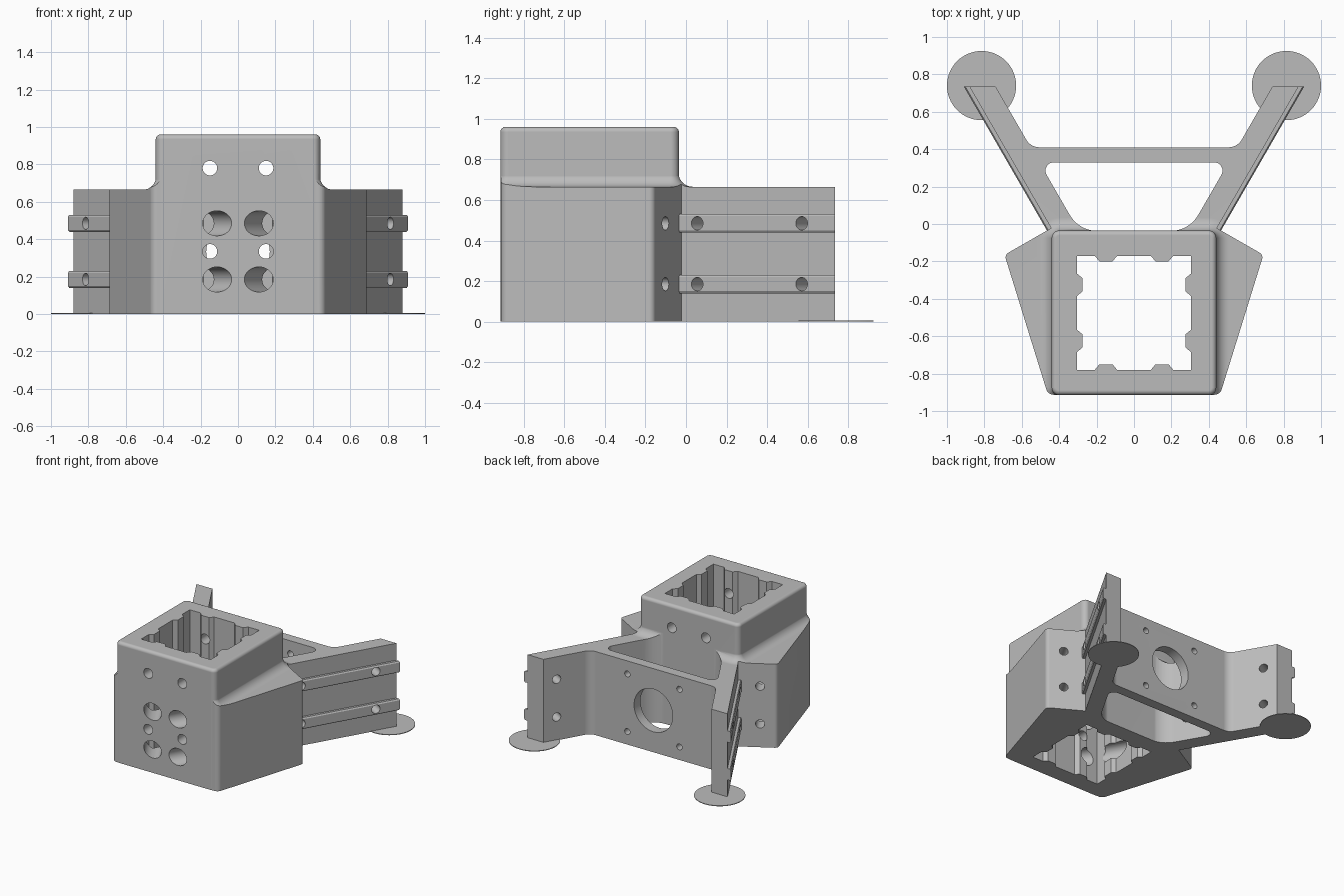
import bpy, bmesh, math
from mathutils import Vector

cube = bpy.data.objects.get("Cube")
if cube:
    bpy.data.objects.remove(cube, do_unlink=True)

grey = bpy.data.materials.new("light_grey")
grey.use_nodes = True
grey.diffuse_color = (0.5, 0.5, 0.5, 1)
grey.node_tree.nodes["Principled BSDF"].inputs["Base Color"].default_value = grey.diffuse_color

DECK, TOP, MID_Y, HALF = 0.665, 0.96, -0.475, 0.44
SLOPE = math.tan(math.radians(30))
ALONG = Vector((0.5, math.cos(math.radians(30)), 0))   # direction of the left arm
SCREW_Z = (0.185, 0.485)


def loft(name, rings):
    """Closed solid through rings of equal point count."""
    bm = bmesh.new()
    loops = [[bm.verts.new(p) for p in ring] for ring in rings]
    n = len(loops[0])
    for a, b in zip(loops, loops[1:]):
        for i in range(n):
            j = (i + 1) % n
            bm.faces.new((a[i], a[j], b[j], b[i]))
    bm.faces.new(loops[0])
    bm.faces.new(loops[-1])
    bmesh.ops.recalc_face_normals(bm, faces=bm.faces)
    mesh = bpy.data.meshes.new(name)
    bm.to_mesh(mesh)
    bm.free()
    mesh.materials.append(grey)
    obj = bpy.data.objects.new(name, mesh)
    bpy.context.collection.objects.link(obj)
    return obj


def rounded(corners, steps=8):
    """Round each (x, y, radius) corner of a polygon."""
    out = []
    for i, (x, y, r) in enumerate(corners):
        p = Vector((x, y))
        if r == 0:
            out.append(p)
            continue
        u = (Vector(corners[i - 1][:2]) - p).normalized()
        v = (Vector(corners[(i + 1) % len(corners)][:2]) - p).normalized()
        half = u.angle(v) / 2
        c = p + (u + v).normalized() * r / math.sin(half)
        a = p + u * r / math.tan(half) - c
        b = p + v * r / math.tan(half) - c
        phi = math.pi - 2 * half
        for k in range(steps + 1):
            t = k / steps
            out.append(c + (a * math.sin((1 - t) * phi) + b * math.sin(t * phi)) / math.sin(phi))
    return out


def at(points, z):
    return [(p[0], p[1], z) for p in points]


def prism(name, points, z0, z1):
    return loft(name, [at(points, z0), at(points, z1)])


def square(offset, r=0.04):
    h = HALF + offset
    return rounded([(sx * h, MID_Y + sy * h, r + offset if offset < 1 else r)
                    for sx, sy in ((-1, -1), (1, -1), (1, 1), (-1, 1))])


def mirrored(half):
    return half + [(-x, y, r) for x, y, r in reversed(half)]


def rod(name, start, end, r, n=32):
    start, end = Vector(start), Vector(end)
    q = (end - start).to_track_quat('Z', 'Y')
    circle = [q @ Vector((r * math.cos(2 * math.pi * k / n), r * math.sin(2 * math.pi * k / n), 0))
              for k in range(n)]
    return loft(name, [[start + c for c in circle], [end + c for c in circle]])


def boolean(target, tool, operation='DIFFERENCE', keep=False):
    mod = target.modifiers.new("cut", 'BOOLEAN')
    mod.operation, mod.solver, mod.object = operation, 'EXACT', tool
    bpy.context.view_layer.objects.active = target
    bpy.ops.object.modifier_apply(modifier=mod.name)
    if not keep:
        bpy.data.objects.remove(tool, do_unlink=True)


def outer_x(y):
    return 0.88 + (y - 0.735) * SLOPE


def inner_x(y):
    return 0.74 + (y - 0.735) * SLOPE


# Lower body: wings, splayed arms and crossbar
body = prism("body", rounded(mirrored([
    (0.46, -0.913, 0.04), (0.692, -0.165, 0.03), (0.443, -0.022, 0),
    (outer_x(0.735), 0.735, 0), (inner_x(0.735), 0.735, 0),
    (inner_x(0.41), 0.41, 0.08)])), 0, 0.9)
boolean(body, prism("window", rounded(mirrored([
    (inner_x(-0.037), -0.037, 0.17), (inner_x(0.33), 0.33, 0.045)])), -0.1, 1))

# Flat deck that sweeps up into the tower
R = 0.07
rings = [at(square(3), -0.1), at(square(3), DECK)]
for k in range(9):
    a = math.pi / 2 * k / 8
    rings.append(at(square(R - R * math.sin(a) - 0.002), DECK + R - R * math.cos(a)))
boolean(body, loft("deck_envelope", rings), 'INTERSECT')

# Square tower with a rounded rim
B = 0.025
rings = [at(square(0), 0)]
for k in range(6):
    a = math.pi / 2 * k / 5
    rings.append(at(square(B * math.cos(a) - B), TOP - B + B * math.sin(a)))
boolean(body, loft("tower", rings), 'UNION')

# Ribbed square socket
side = [(0.305, 0.305), (0.21, 0.305), (0.185, 0.275), (0.115, 0.275), (0.09, 0.305)]
side += [(-x, y) for x, y in reversed(side[1:])]
socket = []
for turn in range(4):
    for x, y in side:
        for _ in range(turn):
            x, y = -y, x
        socket.append((x, y + MID_Y))
boolean(body, prism("socket", socket, -0.1, 1.1))

# Clamp holes through the tower walls
for x in (-0.15, 0.15):
    for z in (0.335, 0.78):
        boolean(body, rod("clamp_hole", (x, -1, z), (x, 0.02, z), 0.039))

# Motor opening and its four screws in the crossbar
boolean(body, rod("motor_hole", (0, 0.25, DECK / 2), (0, 0.5, DECK / 2), 0.17, 48))
for x in (-0.229, 0.229):
    for dz in (-0.229, 0.229):
        z = DECK / 2 + dz
        boolean(body, rod("motor_screw", (x, 0.25, z), (x, 0.5, z), 0.024))

parts = [body]
for s, label in ((1, "left"), (-1, "right")):
    flip = Vector((s, 1, 1))
    normal = Vector((ALONG.y, -ALONG.x, 0))
    for z, level in zip(SCREW_Z, ("lower", "upper")):
        # Wing screw with its slanted tool channel from the front
        screw = Vector((0.58, -0.103, z))
        boolean(body, rod("wing_screw", (screw + ALONG * 0.03) * flip,
                          (screw - ALONG * 0.2) * flip, 0.033))
        boolean(body, rod("tool_channel", (screw - ALONG * 0.11) * flip,
                          (screw - ALONG * 1.04) * flip, 0.067))

        # Chamfered guide rail on the outside of the arm
        section = [(0, -0.045), (0.022, -0.045), (0.03, -0.035),
                   (0.03, 0.035), (0.022, 0.045), (0, 0.045)]
        rail = loft(f"guide_rail_{label}_{level}", [
            [(s * (outer_x(y) + dx), y, z + dz) for dx, dz in section]
            for y in (-0.045, 0.735)])
        parts.append(rail)

        # Screw holes through rail and arm
        for y in (0.055, 0.57):
            p = Vector((outer_x(y) + 0.03, y, z))
            hole = rod("arm_screw", (p + normal * 0.05) * flip, (p - normal * 0.3) * flip, 0.033)
            boolean(rail, hole, keep=True)
            boolean(body, hole)

    # Thin round pad under the arm tip
    parts.append(rod(f"foot_pad_{label}", (s * 0.815, 0.74, 0), (s * 0.815, 0.74, 0.005), 0.185, 64))

# Smooth curved walls, keep edges crisp
for obj in parts:
    bpy.ops.object.select_all(action='DESELECT')
    obj.select_set(True)
    bpy.context.view_layer.objects.active = obj
    bpy.ops.object.shade_smooth_by_angle(angle=math.radians(30))
    weighted = obj.modifiers.new("even_normals", 'WEIGHTED_NORMAL')
    weighted.keep_sharp = True
